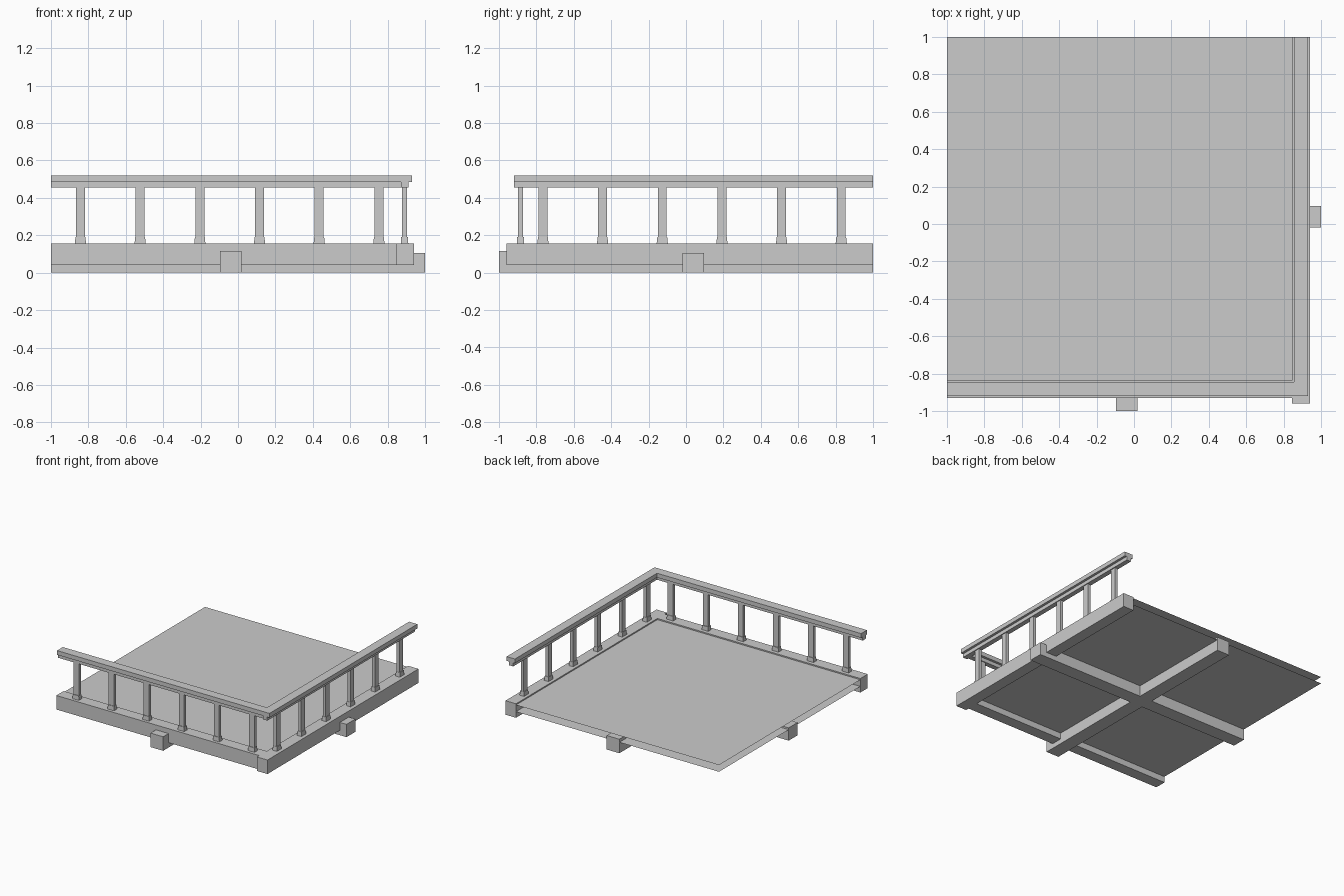
import bpy
import bmesh
from mathutils import Vector

cube = bpy.data.objects.get("Cube")
if cube:
    bpy.data.objects.remove(cube)

grey = bpy.data.materials.new("plain_grey")
grey.use_nodes = True
COLOUR = (0.6, 0.6, 0.6, 1)
grey.diffuse_color = COLOUR
grey.node_tree.nodes["Principled BSDF"].inputs["Base Color"].default_value = COLOUR


def finish(name, bm):
    mesh = bpy.data.meshes.new(name)
    bm.to_mesh(mesh)
    bm.free()
    mesh.materials.append(grey)
    obj = bpy.data.objects.new(name, mesh)
    bpy.context.collection.objects.link(obj)
    return obj


def box(name, xs, ys, zs, taper=1.0):
    """Box between pairs of limits; taper scales the top face."""
    bm = bmesh.new()
    bmesh.ops.create_cube(bm, size=1)
    low = Vector((xs[0], ys[0], zs[0]))
    high = Vector((xs[1], ys[1], zs[1]))
    size, mid = high - low, (high + low) / 2
    for v in bm.verts:
        k = taper if v.co.z > 0 else 1.0
        v.co = mid + Vector((v.co.x * size.x * k, v.co.y * size.y * k, v.co.z * size.z))
    return finish(name, bm)


def sheet(name, xs, ys, z):
    """Single flat panel."""
    bm = bmesh.new()
    corners = [(xs[0], ys[0]), (xs[1], ys[0]), (xs[1], ys[1]), (xs[0], ys[1])]
    bm.faces.new([bm.verts.new((x, y, z)) for x, y in corners])
    return finish(name, bm)


def centred(c, width):
    return (c - width / 2, c + width / 2)


# Floor and the open soffit panel under it
sheet("floor", (-1, 0.845), (-0.835, 1), 0.145)
soffit = sheet("soffit", (-1, 0.845), (-0.835, 1), 0.09)
soffit.data.flip_normals()

# Crossing support joists
box("joist_lengthways", (-0.095, 0.02), (-1, 1), (0, 0.115))
box("joist_crossways", (-1, 1), (-0.02, 0.095), (0, 0.105))

# Edge beams, the side one running past the front one
EDGE_Z = (0.04, 0.155)
box("front_edge_beam", (-1, 0.845), (-0.93, -0.835), EDGE_Z)
box("side_edge_beam", (0.845, 0.94), (-0.96, 1), EDGE_Z)

# Handrails: a wide cap over a narrow under rail
CAP_Z, UNDER_Z = (0.485, 0.52), (0.455, 0.485)
FRONT_Y, SIDE_X = -0.885, 0.89
box("front_rail_cap", (-1, 0.855), (-0.92, -0.845), CAP_Z)
box("front_under_rail", (-1, 0.87), centred(FRONT_Y, 0.04), UNDER_Z)
box("side_rail_cap", (0.855, 0.93), (-0.92, 1), CAP_Z)
box("side_under_rail", centred(SIDE_X, 0.04), (-0.92, 1), UNDER_Z)

# Balusters on small tapered feet, evenly spaced along both rails
POST_Z, FOOT_Z = (0.155, 0.455), (0.155, 0.19)
SPACING = 0.319
for i in range(6):
    x = -0.842 + i * SPACING
    box(f"front_post_{i + 1}", centred(x, 0.048), centred(FRONT_Y, 0.026), POST_Z)
    box(f"front_foot_{i + 1}", centred(x, 0.06), centred(FRONT_Y, 0.04), FOOT_Z, 0.88)
    y = -0.765 + i * SPACING
    box(f"side_post_{i + 1}", centred(SIDE_X, 0.026), centred(y, 0.048), POST_Z)
    box(f"side_foot_{i + 1}", centred(SIDE_X, 0.04), centred(y, 0.06), FOOT_Z, 0.88)
